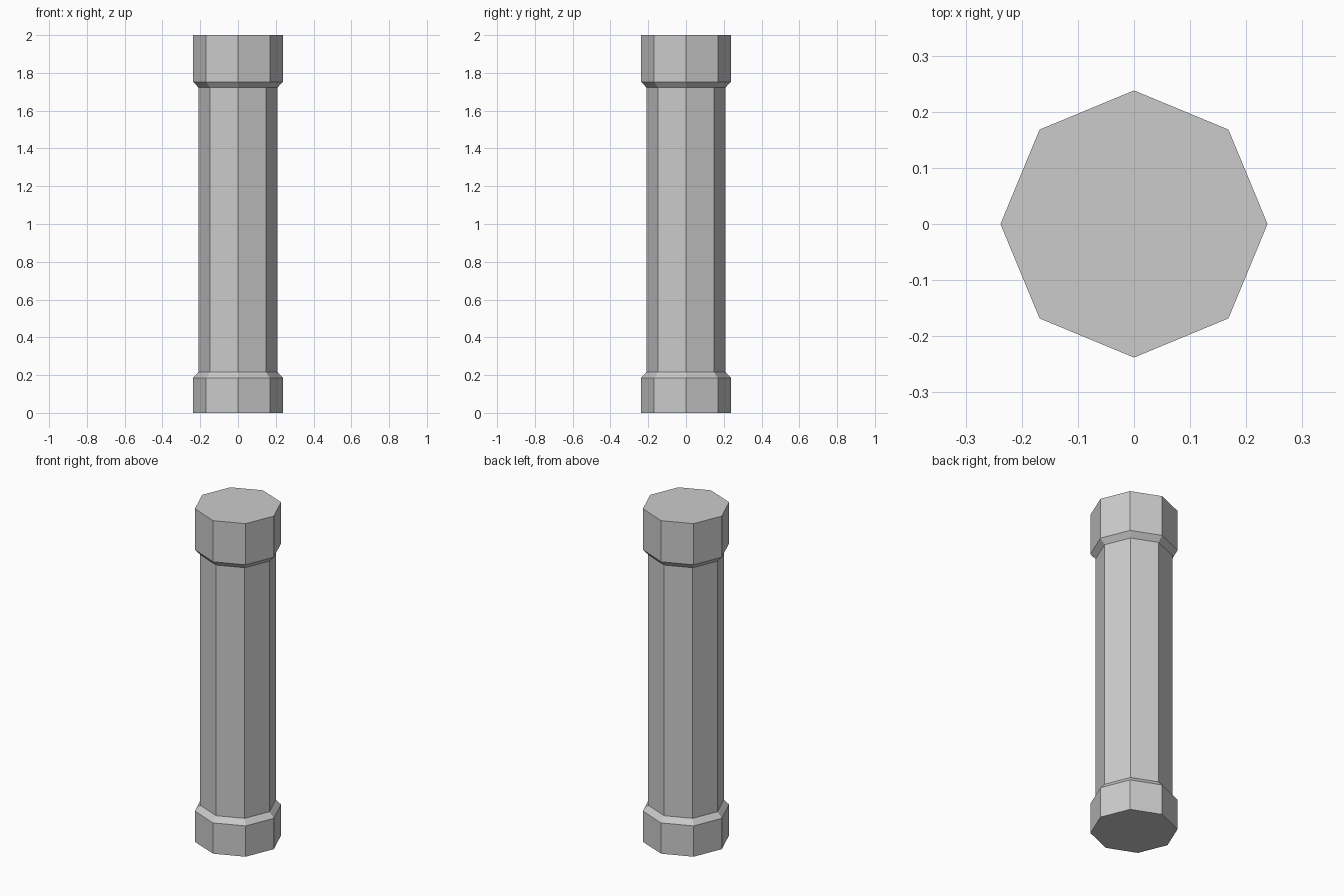
import bpy
import bmesh
from math import cos, sin, tau

if "Cube" in bpy.data.objects:
    bpy.data.objects.remove(bpy.data.objects["Cube"])

SIDES = 8
# Column profile, bottom to top: (radius, height)
PROFILE = [(0.238, 0.0), (0.238, 0.185), (0.209, 0.217),
           (0.209, 1.722), (0.238, 1.753), (0.238, 2.0)]

bm = bmesh.new()

# Octagonal rings with a corner on each axis
rings = [[bm.verts.new((r * cos(tau * i / SIDES), r * sin(tau * i / SIDES), z))
          for i in range(SIDES)] for r, z in PROFILE]

# Base collar, shaft and top collar walls
for low, high in zip(rings, rings[1:]):
    for i in range(SIDES):
        j = (i + 1) % SIDES
        bm.faces.new((low[i], low[j], high[j], high[i]))

# End caps
bm.faces.new(rings[0][::-1])
bm.faces.new(rings[-1])

mesh = bpy.data.meshes.new("column")
bm.to_mesh(mesh)
bm.free()
bpy.context.collection.objects.link(bpy.data.objects.new("column", mesh))
